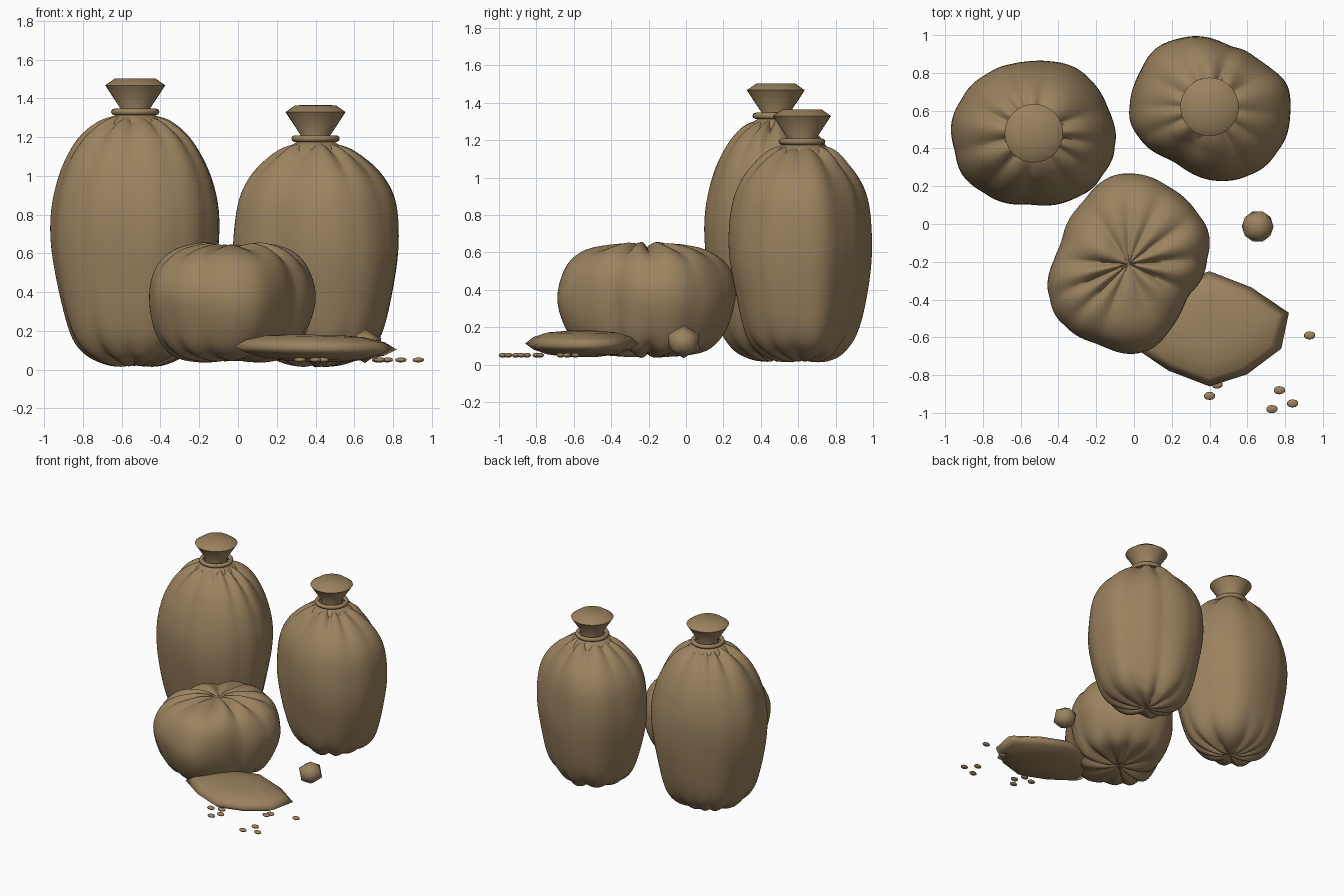
import bpy, bmesh, math, random
from mathutils import Vector

if "Cube" in bpy.data.objects:
    bpy.data.objects.remove(bpy.data.objects["Cube"])
random.seed(4)

burlap = bpy.data.materials.new("burlap_brown")
burlap.diffuse_color = (0.33, 0.225, 0.115, 1)
burlap.use_nodes = True
burlap.node_tree.nodes["Principled BSDF"].inputs["Base Color"].default_value = burlap.diffuse_color


def finish(bm, name, angle=60):
    bmesh.ops.recalc_face_normals(bm, faces=bm.faces)
    me = bpy.data.meshes.new(name)
    bm.to_mesh(me)
    bm.free()
    me.materials.append(burlap)
    ob = bpy.data.objects.new(name, me)
    bpy.context.collection.objects.link(ob)
    bpy.ops.object.select_all(action='DESELECT')
    ob.select_set(True)
    bpy.context.view_layer.objects.active = ob
    bpy.ops.object.shade_smooth_by_angle(angle=math.radians(angle))
    return ob


def loft(bm, rings):
    """Skin a stack of closed rings and cap both ends."""
    rows = [[bm.verts.new(p) for p in r] for r in rings]
    n = len(rows[0])
    for a, b in zip(rows, rows[1:]):
        for i in range(n):
            j = (i + 1) % n
            bm.faces.new((a[i], a[j], b[j], b[i]))
    bm.faces.new(rows[0][::-1])
    bm.faces.new(rows[-1])


def catmull(p0, p1, p2, p3, t):
    return 0.5 * (2 * p1 + (p2 - p0) * t + (2 * p0 - 5 * p1 + 4 * p2 - p3) * t * t
                  + (3 * p1 - p0 - 3 * p2 + p3) * t ** 3)


def smooth_profile(pts, steps=4):
    v = [Vector(p) for p in pts]
    v = [v[0]] + v + [v[-1]]
    out = []
    for i in range(1, len(v) - 2):
        out += [catmull(v[i - 1], v[i], v[i + 1], v[i + 2], k / steps) for k in range(steps)]
    return out + [v[-1]]


def polar_outline(cx, cy, pts, n):
    """Radius of a plan outline at n even angles."""
    pol = sorted((math.atan2(y - cy, x - cx), math.hypot(x - cx, y - cy)) for x, y in pts)
    first, last = pol[0], pol[-1]
    pol = [(last[0] - math.tau, last[1])] + pol + [(first[0] + math.tau, first[1])]
    out = []
    for i in range(n):
        a = -math.pi + math.tau * i / n
        for (a0, r0), (a1, r1) in zip(pol, pol[1:]):
            if a0 <= a <= a1:
                t = (a - a0) / (a1 - a0)
                out.append(1 / ((1 - t) / r0 + t / r1))
                break
    return [sum(out[(i + k) % n] for k in (-2, -1, 0, 1, 2)) / 5 for i in range(n)]


def sack(name, cx, cy, outline, profile, folds, top_gather, n=120):
    """Gathered cloth body: plan outline x height profile, creased toward both ends."""
    rad = polar_outline(cx, cy, outline, n)
    ph = [random.uniform(0, 6.28) for _ in range(4)]
    prof = smooth_profile(profile)
    lo, hi = prof[0][1], max(p[1] for p in prof)
    rings = []
    for r, z in prof:
        t = (z - lo) / (hi - lo)
        end = min(1, abs(2 * t - 1)) ** 5
        ring = []
        for i in range(n):
            a = -math.pi + math.tau * i / n
            w = a + 0.16 * math.sin(2 * a + ph[0]) + 0.09 * math.sin(3 * a + ph[1])
            depth = 0.75 + 0.35 * math.sin(2 * a + ph[3])
            crease = (math.sqrt(math.sin(folds * w / 2) ** 2 + 0.02) - 0.68) * depth
            lump = math.sin(3 * a + 5 * t + ph[3]) * math.sin(6 * t + ph[1])
            lump += 0.8 * math.sin(5 * a - 4 * t + ph[2])
            mix = max(0, min(1, (r - 0.25) / 0.4))
            base = rad[i] * mix + 0.41 * (1 - mix)
            gather = top_gather if t > 0.5 else 0.1
            R = base * r * (1 + crease * (0.02 + gather * end) + 0.012 * lump)
            dz = crease * 0.05 * end * min(r * 3, 1) * (1 if t > 0.5 else -0.7)
            ring.append((cx + R * math.cos(a), cy + R * math.sin(a), max(0.005, z + dz)))
        rings.append(ring)
    bm = bmesh.new()
    loft(bm, rings)
    finish(bm, name, 80)


def lathe(name, cx, cy, profile, n=32, angle=40):
    bm = bmesh.new()
    loft(bm, [[(cx + r * math.cos(math.tau * i / n), cy + r * math.sin(math.tau * i / n), z)
               for i in range(n)] for r, z in profile])
    return finish(bm, name, angle)


def tied_neck(name, cx, cy, z):
    """Flared top, cord ring, and gathered collar under the cord."""
    lathe(name + "_flare", cx, cy, [(0.09, z - 0.05), (0.075, z + 0.02), (0.155, z + 0.142),
                                    (0.105, z + 0.177), (0.002, z + 0.178)], angle=75)
    lathe(name + "_collar", cx, cy, [(0.2, z - 0.115), (0.14, z - 0.04), (0.08, z)])
    bm = bmesh.new()
    n, m = 32, 8
    vs = [[bm.verts.new((cx + (0.108 + 0.017 * math.cos(v * math.tau / m)) * math.cos(u * math.tau / n),
                         cy + (0.108 + 0.017 * math.cos(v * math.tau / m)) * math.sin(u * math.tau / n),
                         z + 0.005 + 0.017 * math.sin(v * math.tau / m)))
           for v in range(m)] for u in range(n)]
    for u in range(n):
        for v in range(m):
            a, b = vs[u], vs[(u + 1) % n]
            bm.faces.new((a[v], b[v], b[(v + 1) % m], a[(v + 1) % m]))
    finish(bm, name + "_cord")


def blob(name, loc, scale, sub=1, rot=0.0):
    bm = bmesh.new()
    bmesh.ops.create_icosphere(bm, subdivisions=sub, radius=1)
    ob = finish(bm, name, 80)
    ob.location, ob.scale, ob.rotation_euler = loc, scale, (0, 0, rot)


# Tall sacks
tall = [(0.01, 0.03), (0.2, 0.022), (0.45, 0.05), (0.63, 0.1), (0.77, 0.19), (0.88, 0.36),
        (0.98, 0.62), (0.985, 0.82), (0.90, 0.99), (0.77, 1.115), (0.61, 1.21), (0.43, 1.27),
        (0.25, 1.3), (0.17, 1.325)]
sack("left_sack", -0.53, 0.48,
     [(-.97, .52), (-.93, .28), (-.75, .14), (-.55, .1), (-.35, .12), (-.2, .2), (-.09, .4),
      (-.12, .55), (-.18, .7), (-.3, .83), (-.55, .86), (-.78, .8), (-.9, .68)], tall, 11, 0.2)
tied_neck("left_neck", -0.53, 0.48, 1.325)
sack("right_sack", 0.40, 0.62,
     [(-.02, .55), (0, .75), (.1, .92), (.3, 1.0), (.5, .95), (.65, .87), (.82, .75), (.83, .55),
      (.76, .38), (.62, .25), (.45, .23), (.2, .33), (.05, .42)],
     [(r + (0.03 if 0.95 < z < 1.15 else 0), z * 0.893) for r, z in tall], 10, 0.2)
tied_neck("right_neck", 0.40, 0.62, 1.187)

# Short slumped sack in front
sack("slumped_sack", -0.03, -0.21,
     [(-.07, .27), (.08, .25), (.22, .18), (.37, .02), (.39, -.05), (.38, -.2), (.28, -.4),
      (.2, -.55), (.12, -.65), (-.02, -.69), (-.2, -.63), (-.38, -.52), (-.46, -.38),
      (-.45, -.22), (-.38, -.1), (-.28, .1), (-.18, .22)],
     [(0.01, 0.06), (0.2, 0.048), (0.5, 0.055), (0.73, 0.09), (0.89, 0.18), (0.99, 0.32),
      (0.985, 0.44), (0.88, 0.545), (0.68, 0.61), (0.4, 0.637), (0.15, 0.635), (0.01, 0.627)],
     11, 0.1)

# Flat empty sack: low-sided lens
half = [(.42, .085), (.22, .22), (0, .305), (-.2, .24), (-.38, .105)]
plan = half + [(-x, -y) for x, y in half]
bm = bmesh.new()
loft(bm, [[(0.40 + s * x, -0.555 + s * y, z - 0.02 * s * x) for x, y in plan]
          for s, z in [(.3, .042), (.62, .055), (.85, .08), (1, .112), (.85, .148), (.6, .172), (.3, .18)]])
finish(bm, "flat_sack", 180)

# Ball and spilled grains
blob("small_ball", (0.655, -0.013, 0.122), (0.094, 0.094, 0.088))
for k, (x, y) in enumerate([(.93, -.59), (.77, -.88), (.84, -.95), (.73, -.98), (.40, -.91),
                            (.44, -.85), (.32, -.80), (.40, -.78), (.735, -.635), (.72, -.67)]):
    blob("grain_%d" % k, (x, y, 0.05), (0.031, 0.022, 0.013), 2)
